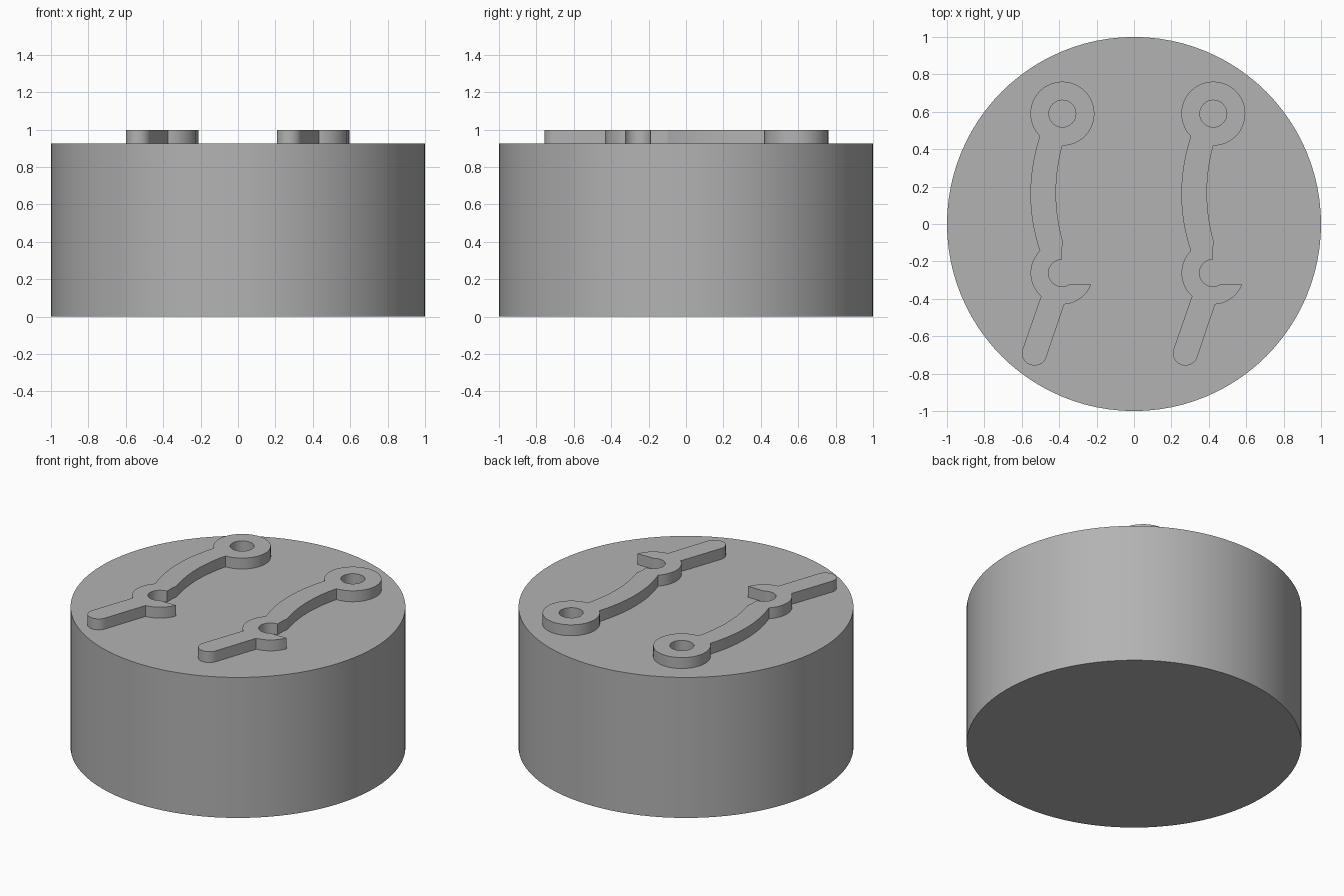
import bpy, bmesh, math
from mathutils import Vector

if "Cube" in bpy.data.objects:
    bpy.data.objects.remove(bpy.data.objects["Cube"])

DISC_TOP, ARM_TOP = 0.926, 0.998

grey = bpy.data.materials.new("grey")
grey.diffuse_color = (0.45, 0.45, 0.45, 1)
grey.use_nodes = True
grey.node_tree.nodes["Principled BSDF"].inputs["Base Color"].default_value = grey.diffuse_color


def arc(cx, cy, r, a0, a1, n):
    """Points on a circular arc, angles in degrees."""
    angles = [math.radians(a0 + (a1 - a0) * i / n) for i in range(n + 1)]
    return [(cx + r * math.cos(a), cy + r * math.sin(a)) for a in angles]


def bow(a, mid, b, n=14):
    """Inner points of a gentle curve from a to b passing through mid."""
    a, mid, b = Vector(a), Vector(mid), Vector(b)
    c = 2 * mid - (a + b) / 2
    return [tuple(a * (1 - t) ** 2 + c * 2 * t * (1 - t) + b * t * t)
            for t in (i / n for i in range(1, n))]


def finish(obj):
    obj.data.materials.append(grey)
    bpy.ops.object.select_all(action='DESELECT')
    obj.select_set(True)
    bpy.context.view_layer.objects.active = obj
    bpy.ops.object.shade_smooth_by_angle(angle=math.radians(25))


# Round base block
bpy.ops.mesh.primitive_cylinder_add(vertices=96, radius=1, depth=DISC_TOP,
                                    location=(0, 0, DISC_TOP / 2))
base = bpy.context.object
base.name = "round_base"
finish(base)

# Latch arm outline: eye ring, bowed shank, open hook and rounded handle
EYE = (-0.383, 0.59)
HOOK = (-0.385, -0.262)
eye_arc = arc(*EYE, 0.171, -90, 225, 48)
hook_back = arc(*HOOK, 0.168, 135, 228, 14)
tip = arc(-0.532, -0.69, 0.067, 162, 342, 20)
hook_lip = arc(*HOOK, 0.168, -86, -21, 12)
hook_throat = arc(*HOOK, 0.072, -57, -270, 28)
neck = [(-0.385, -0.125), (-0.379, -0.1)]
outline = (eye_arc + bow(eye_arc[-1], (-0.554, 0.16), hook_back[0])
           + hook_back + tip + hook_lip + hook_throat + neck
           + bow(neck[-1], (-0.417, 0.16), eye_arc[0]))
eye_hole = arc(*EYE, 0.072, 0, 360, 32)[:-1]


def latch_arm(name, dx):
    bm = bmesh.new()
    edges = []
    for loop in (outline, eye_hole):
        vs = [bm.verts.new((x + dx, y, DISC_TOP)) for x, y in loop]
        edges += [bm.edges.new((vs[i - 1], vs[i])) for i in range(len(vs))]
    bmesh.ops.triangle_fill(bm, edges=edges, use_beauty=True, normal=(0, 0, 1))
    result = bmesh.ops.extrude_face_region(bm, geom=bm.faces[:], use_keep_orig=True)
    top = [v for v in result["geom"] if isinstance(v, bmesh.types.BMVert)]
    bmesh.ops.translate(bm, verts=top, vec=(0, 0, ARM_TOP - DISC_TOP))
    bmesh.ops.recalc_face_normals(bm, faces=bm.faces[:])
    bmesh.ops.dissolve_limit(bm, angle_limit=0.001, verts=bm.verts[:],
                             edges=[e for e in bm.edges if len(e.link_faces) == 2
                                    and all(abs(f.normal.z) > 0.9 for f in e.link_faces)])
    mesh = bpy.data.meshes.new(name)
    bm.to_mesh(mesh)
    bm.free()
    obj = bpy.data.objects.new(name, mesh)
    bpy.context.collection.objects.link(obj)
    finish(obj)


latch_arm("left_latch_arm", 0)
latch_arm("right_latch_arm", 0.807)
